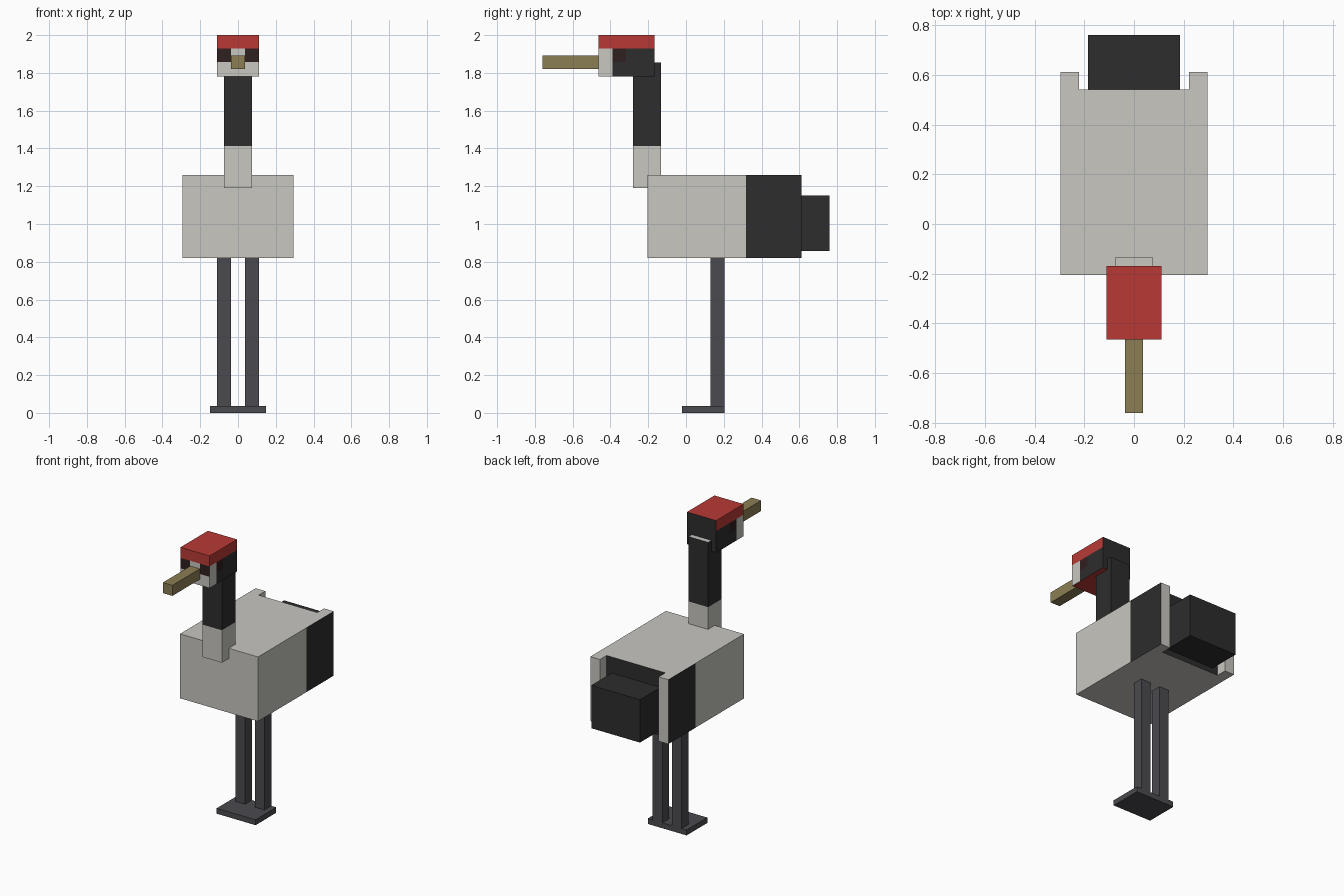
import bpy, bmesh

if "Cube" in bpy.data.objects:
    bpy.data.objects.remove(bpy.data.objects["Cube"])

# Flat colours (linear)
COLOURS = {
    "pale grey": (0.578, 0.571, 0.533),
    "black": (0.026, 0.026, 0.026),
    "red": (0.479, 0.042, 0.036),
    "olive": (0.258, 0.209, 0.089),
    "slate": (0.070, 0.070, 0.080),
    "dark brown": (0.030, 0.014, 0.014),
}
MATS = []
for name, rgb in COLOURS.items():
    m = bpy.data.materials.new(name)
    m.diffuse_color = (*rgb, 1)
    m.use_nodes = True
    m.node_tree.nodes["Principled BSDF"].inputs["Base Color"].default_value = m.diffuse_color
    MATS.append(m)
PALE, BLACK, RED, OLIVE, SLATE, BROWN = range(6)


def prism(name, outline, z0, z1, rule, cuts=()):
    """Extrude an xy outline, slice it at (axis, value) cuts, colour faces by rule(centre, normal)."""
    bm = bmesh.new()
    base = bm.faces.new([bm.verts.new((x, y, z0)) for x, y in outline])
    top = bmesh.ops.extrude_face_region(bm, geom=[base])["geom"]
    for v in top:
        if isinstance(v, bmesh.types.BMVert):
            v.co.z = z1
    for axis, value in cuts:
        co, no = [0, 0, 0], [0, 0, 0]
        co[axis], no[axis] = value, 1
        bmesh.ops.bisect_plane(bm, geom=bm.verts[:] + bm.edges[:] + bm.faces[:],
                               plane_co=co, plane_no=no)
    bmesh.ops.recalc_face_normals(bm, faces=bm.faces[:])
    bm.normal_update()
    for f in bm.faces:
        f.material_index = rule(f.calc_center_median(), f.normal)
    me = bpy.data.meshes.new(name)
    bm.to_mesh(me)
    bm.free()
    for m in MATS:
        me.materials.append(m)
    ob = bpy.data.objects.new(name, me)
    bpy.context.collection.objects.link(ob)
    return ob


def box(name, x, y, z, rule, cuts=()):
    outline = [(x[0], y[0]), (x[1], y[0]), (x[1], y[1]), (x[0], y[1])]
    return prism(name, outline, z[0], z[1], rule, cuts)


def plain(colour):
    return lambda c, n: colour


# Body with wing tips either side of a notch at the back
def body_rule(c, n):
    if abs(n.x) > 0.5 and abs(c.x) > 0.28 and c.y > 0.32:
        return BLACK
    if n.y > 0.5 and c.y < 0.58:
        return BLACK
    return PALE


W, IN = 0.295, 0.222
prism("body", [(-W, -0.205), (W, -0.205), (W, 0.612), (IN, 0.612),
               (IN, 0.54), (-IN, 0.54), (-IN, 0.612), (-W, 0.612)],
      0.82, 1.26, body_rule, [(1, 0.318)])

box("tail", (-0.184, 0.184), (0.50, 0.76), (0.857, 1.15), plain(BLACK))

# Neck, dark above and pale below, with a pale top
box("neck", (-0.074, 0.074), (-0.28, -0.133), (1.19, 1.855),
    lambda c, n: BLACK if c.z > 1.41 and abs(n.z) < 0.5 else PALE, [(2, 1.412)])


# Head with red cap, dark back and eye patches
def head_rule(c, n):
    if abs(n.z) > 0.5:
        return RED
    if n.y > 0.5:
        return BLACK
    if c.z > 1.928:
        return RED
    eye_row = c.z > 1.857
    if n.y < -0.5:
        return BROWN if eye_row and abs(c.x) > 0.037 else PALE
    if c.y < -0.388:
        return PALE
    return BROWN if eye_row and c.y < -0.318 else BLACK


box("head", (-0.11, 0.11), (-0.464, -0.168), (1.78, 2.0), head_rule,
    [(2, 1.928), (2, 1.857), (1, -0.388), (1, -0.318), (0, -0.037), (0, 0.037)])

box("beak", (-0.036, 0.036), (-0.76, -0.464), (1.82, 1.892), plain(OLIVE))

# Legs and joined foot plate
for side, s in (("left", -1), ("right", 1)):
    box(side + "_leg", sorted((s * 0.037, s * 0.11)), (0.129, 0.203), (0.037, 0.82), plain(SLATE))
box("foot", (-0.147, 0.147), (-0.02, 0.203), (0, 0.037), plain(SLATE))
